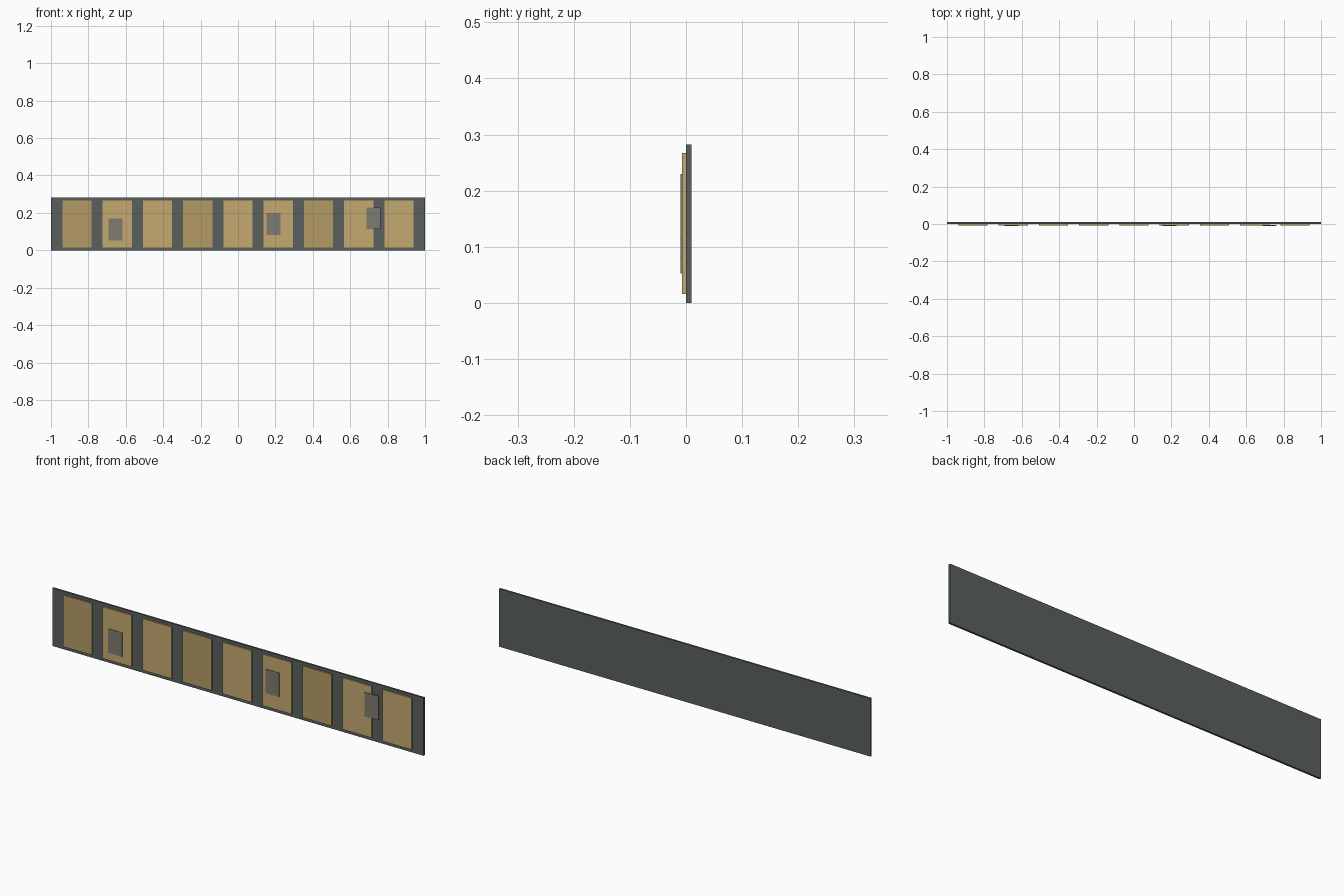
import bpy

if "Cube" in bpy.data.objects:
    bpy.data.objects.remove(bpy.data.objects["Cube"])


def material(name, rgb):
    m = bpy.data.materials.new(name)
    m.diffuse_color = (*rgb, 1)
    m.use_nodes = True
    m.node_tree.nodes["Principled BSDF"].inputs["Base Color"].default_value = m.diffuse_color
    return m


def box(name, x, y, z, mat):
    # Box from (min, max) ranges on each axis
    bpy.ops.mesh.primitive_cube_add(size=1, location=[sum(r) / 2 for r in (x, y, z)])
    ob = bpy.context.object
    ob.name = name
    ob.scale = [r[1] - r[0] for r in (x, y, z)]
    bpy.ops.object.transform_apply(location=False, rotation=False, scale=True)
    ob.data.materials.append(mat)
    return ob


dark = material("dark_grey", (0.10, 0.115, 0.11))
tan = material("tan", (0.56, 0.40, 0.16))
tan_shade = material("tan_shade", (0.46, 0.33, 0.13))
grey = material("warm_grey", (0.21, 0.20, 0.16))

# Backing board
box("backing_board", (-1, 1), (0, 0.0094), (0, 0.282), dark)

# Nine evenly spaced panels, every third one darker
for i in range(9):
    c = (i - 4) * 0.2151
    box(f"panel_{i + 1}", (c - 0.078, c + 0.078), (-0.007, 0), (0.016, 0.267),
        tan_shade if i % 3 == 0 else tan)

# Small patches on the panels
for i, (c, z) in enumerate([(-0.655, 0.111), (0.191, 0.1415), (0.725, 0.171)]):
    box(f"patch_{i + 1}", (c - 0.0375, c + 0.0375), (-0.0094, -0.0062),
        (z - 0.0585, z + 0.0585), grey)
